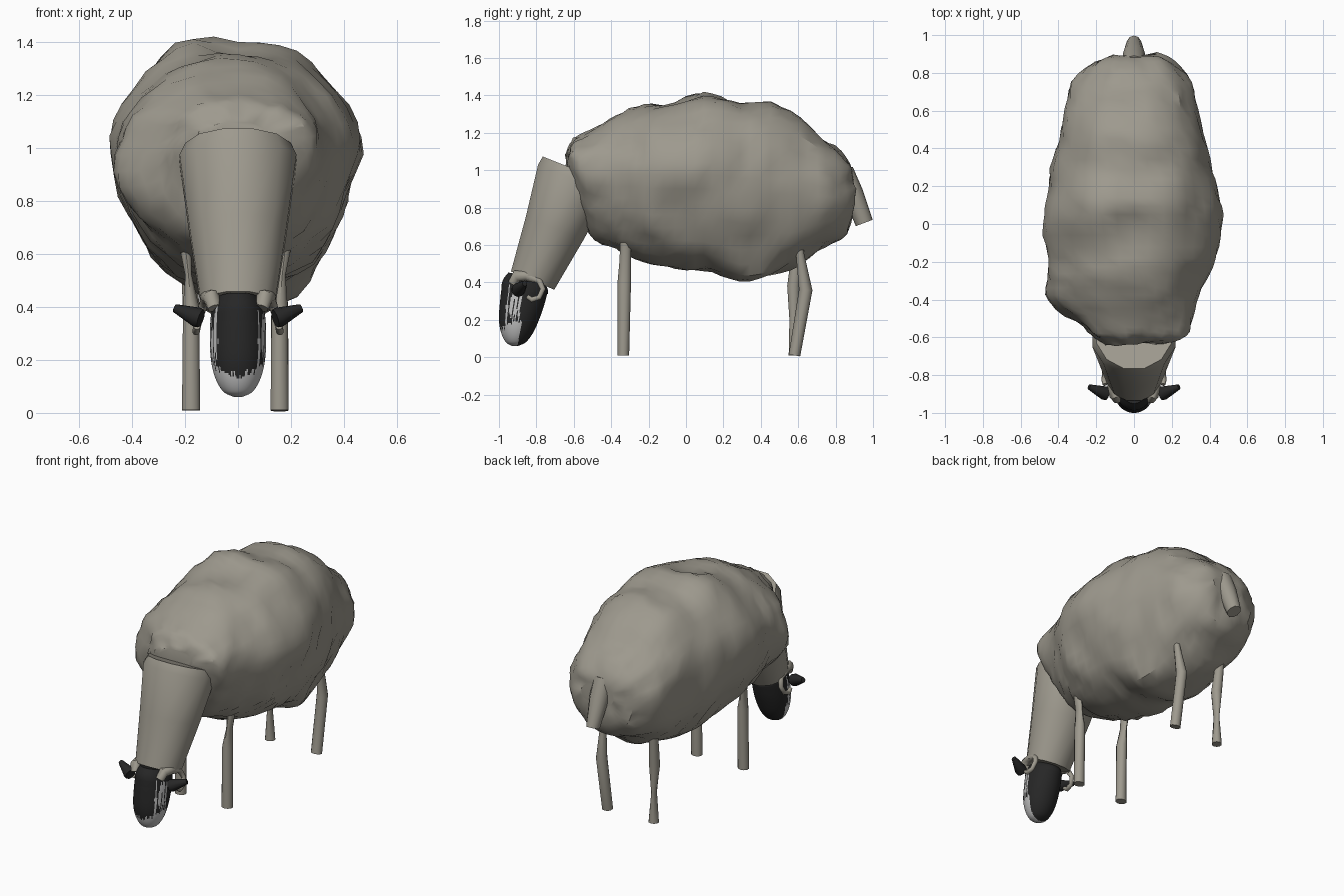
import bpy
import bmesh
import math
import random
from mathutils import Vector, noise

random.seed(4)
cube = bpy.data.objects.get("Cube")
if cube:
    bpy.data.objects.remove(cube, do_unlink=True)


def material(name, colour):
    mat = bpy.data.materials.new(name)
    mat.use_nodes = True
    mat.diffuse_color = (*colour, 1)
    shader = next(n for n in mat.node_tree.nodes if n.type == "BSDF_PRINCIPLED")
    shader.inputs["Base Color"].default_value = (*colour, 1)
    return mat


WOOL = material("wool_grey", (0.34, 0.32, 0.27))
BLACK = material("black_hair", (0.02, 0.02, 0.02))
WHITE = material("pale_hair", (0.54, 0.54, 0.54))


def loft(name, rings, mats, angle=45, paint=None, shape=None):
    """Skin closed rings, cap both ends, and shade by angle."""
    bm = bmesh.new()
    loops = [[bm.verts.new(p) for p in ring] for ring in rings]
    count = len(loops[0])
    for low, high in zip(loops, loops[1:]):
        for i in range(count):
            j = (i + 1) % count
            bm.faces.new((low[i], low[j], high[j], high[i]))
    bm.faces.new(loops[0][::-1])
    bm.faces.new(loops[-1])
    bmesh.ops.recalc_face_normals(bm, faces=bm.faces)
    bm.normal_update()
    if shape:
        moves = [(v, shape(v)) for v in bm.verts]
        for vert, place in moves:
            vert.co = place
    if paint:
        for face in bm.faces:
            face.material_index = paint(face.calc_center_median())
    mesh = bpy.data.meshes.new(name)
    bm.to_mesh(mesh)
    bm.free()
    for mat in mats:
        mesh.materials.append(mat)
    obj = bpy.data.objects.new(name, mesh)
    bpy.context.collection.objects.link(obj)
    bpy.ops.object.select_all(action="DESELECT")
    obj.select_set(True)
    bpy.context.view_layer.objects.active = obj
    bpy.ops.object.shade_smooth_by_angle(angle=math.radians(angle))
    return obj


def tube(name, points, radii, mat, sides=10):
    """Tapered tube; each radius is a (sideways, other) pair."""
    points = [Vector(p) for p in points]
    rings = []
    for k, p in enumerate(points):
        along = points[min(k + 1, len(points) - 1)] - points[max(k - 1, 0)]
        along.normalize()
        ref = Vector((1, 0, 0)) if abs(along.x) < 0.8 else Vector((0, 1, 0))
        u = (ref - along * ref.dot(along)).normalized()
        v = along.cross(u)
        a, b = radii[k]
        turns = [math.tau * (i + 0.5) / sides for i in range(sides)]
        rings.append([p + u * a * math.cos(t) + v * b * math.sin(t) for t in turns])
    return loft(name, rings, [mat])


def refine(rows, steps):
    """Catmull-Rom interpolation of rows of values."""
    out = []
    for k in range(len(rows) - 1):
        quad = [rows[max(0, min(len(rows) - 1, k + d))] for d in (-1, 0, 1, 2)]
        for s in range(steps):
            t = s / steps
            out.append([b + 0.5 * t * (c - a + t * (2 * a - 5 * b + 4 * c - d
                        + t * (3 * (b - c) + d - a))) for a, b, c, d in zip(*quad)])
    return out + [rows[-1]]


# Fleece: y, bottom, top, right edge, left edge
fleece = [
    (-0.64, 0.98, 1.1, -0.12, 0.12),
    (-0.6, 0.9, 1.17, -0.22, 0.23),
    (-0.52, 0.66, 1.22, -0.31, 0.27),
    (-0.41, 0.59, 1.27, -0.42, 0.31),
    (-0.3, 0.55, 1.32, -0.44, 0.37),
    (-0.18, 0.5, 1.35, -0.45, 0.43),
    (0, 0.47, 1.37, -0.465, 0.46),
    (0.14, 0.46, 1.38, -0.46, 0.45),
    (0.29, 0.43, 1.37, -0.44, 0.42),
    (0.45, 0.44, 1.36, -0.4, 0.38),
    (0.61, 0.5, 1.28, -0.37, 0.34),
    (0.75, 0.59, 1.16, -0.33, 0.31),
    (0.86, 0.66, 1.07, -0.22, 0.22),
    (0.9, 0.83, 0.98, -0.11, 0.12),
]
# Tufts and hollows: centre, push, reach
tufts = [
    ((-0.2, 0.07, 1.35), (-0.02, 0, 0.07), 0.22),
    ((0.17, 0.1, 1.37), (0.01, 0, 0.04), 0.2),
    ((-0.02, -0.05, 1.37), (0, 0, -0.025), 0.14),
    ((-0.45, -0.42, 0.85), (-0.06, 0, 0), 0.18),
    ((-0.45, -0.04, 1.1), (-0.03, 0, 0.01), 0.2),
    ((0.46, -0.02, 1), (0.03, 0, 0), 0.15),
    ((0.43, 0, 0.77), (-0.04, 0, 0.01), 0.22),
    ((0.2, 0.3, 0.46), (0.03, 0, -0.06), 0.22),
    ((0.25, -0.5, 1.05), (0.04, -0.02, 0.02), 0.2),
]


def fleece_ring(row, sides=40):
    y, low, high, right, left = row
    mid = low + 0.56 * (high - low)
    ring = []
    for i in range(sides):
        c, s = math.cos(math.tau * i / sides), math.sin(math.tau * i / sides)
        reach = abs(c) ** (0.95 if s > 0 else 0.92)
        x = reach * (left if c > 0 else right)
        ring.append(Vector((x, y, mid + s * (high - mid if s > 0 else mid - low))))
    return ring


def lumps(vert):
    p = vert.co
    bump = 0.018 * noise.noise(p * 5) + 0.016 * (0.4 - abs(noise.noise(p * 9)) * 2)
    place = p + vert.normal * bump
    for centre, push, reach in tufts:
        near = max(0, 1 - (p - Vector(centre)).length / reach)
        place += Vector(push) * near ** 0.8
    return place


loft("fleece", [fleece_ring(r) for r in refine(fleece, 3)], [WOOL], 32, shape=lumps)

# Neck
tube("neck", [(0, -0.582, 1.0), (0, -0.6, 0.955), (0, -0.702, 0.69), (0, -0.82, 0.41)],
     [(0.205, 0.205), (0.228, 0.212), (0.19, 0.172), (0.145, 0.13)], WOOL, 12)

# Head: y, z, half width, half depth
head = [
    (-0.86, 0.435, 0.075, 0.09),
    (-0.86, 0.38, 0.1, 0.122),
    (-0.875, 0.29, 0.106, 0.12),
    (-0.893, 0.2, 0.102, 0.107),
    (-0.903, 0.13, 0.085, 0.085),
    (-0.91, 0.08, 0.055, 0.053),
    (-0.915, 0.06, 0.015, 0.015),
]
COLUMNS = 108


def head_ring(row):
    y, z, a, b = row
    turns = [math.tau * i / COLUMNS for i in range(COLUMNS)]
    return [Vector((a * math.cos(t), y + b * math.sin(t), z - 0.2 * b * math.sin(t) * (z > 0.36)))
            for t in turns]


streaks = [(random.uniform(0.1, 0.24), random.uniform(0.27, 0.41)) for _ in range(COLUMNS)]


def hair_colour(p):
    centre = -0.86 - 0.13 * max(0, 0.4 - p.z)
    angle = math.atan2(p.x, centre - p.y)
    column = int((angle + math.pi) / math.tau * (COLUMNS - 1))
    low, high = streaks[column]
    if p.z < 0.14 + 0.03 * abs(angle) + 0.2 * (low - 0.17) and abs(angle) < 1.65:
        return 1
    return int(0.72 < abs(angle) < 1.5 and low < p.z < high and column % 4 != 0)


loft("head", [head_ring(r) for r in refine(head, 9)], [BLACK, WHITE], 50, paint=hair_colour)

# Ears and curled horns
curl = [(0.088, -0.925, 0.395), (0.1, -0.905, 0.435), (0.115, -0.85, 0.435),
        (0.13, -0.785, 0.41), (0.145, -0.765, 0.365), (0.155, -0.785, 0.32),
        (0.158, -0.825, 0.308), (0.155, -0.85, 0.325)]
for side, word in ((-1, "right"), (1, "left")):
    tube(word + "_ear",
         [(side * x, y, z) for x, y, z in
          ((0.14, -0.9, 0.356), (0.155, -0.895, 0.361), (0.238, -0.862, 0.395))],
         [(0.035, 0.035), (0.038, 0.038), (0.014, 0.016)], BLACK, 10)
    sizes = [0.027, 0.032, 0.028, 0.018, 0.015, 0.014, 0.015, 0.012]
    tube(word + "_horn", [(side * x, y, z) for x, y, z in curl],
         [(r, r) for r in sizes], WOOL)

# Front legs, with pinched upper ends
for side, word in ((-1, "right"), (1, "left")):
    foot = side * 0.167 - 0.01
    tube("front_" + word + "_leg",
         [(foot, -0.335, 0.01), (foot, -0.33, 0.4), (foot + side * 0.01, -0.325, 0.52),
          (foot + side * 0.03, -0.32, 0.7)],
         [(0.036, 0.031), (0.032, 0.036), (0.013, 0.03), (0.03, 0.03)], WOOL)

# Hind legs: the left one is bent at the knee, the right one pinched at the shin
tube("hind_left_leg",
     [(0.157, 0.58, 0.01), (0.157, 0.64, 0.36), (0.167, 0.61, 0.55), (0.177, 0.59, 0.7)],
     [(0.035, 0.031), (0.034, 0.036), (0.018, 0.022), (0.03, 0.03)], WOOL)
tube("hind_right_leg",
     [(-0.175, 0.58, 0.01), (-0.175, 0.577, 0.2), (-0.177, 0.575, 0.38), (-0.19, 0.61, 0.7)],
     [(0.032, 0.031), (0.012, 0.024), (0.034, 0.034), (0.025, 0.025)], WOOL)

# Tail
tube("tail", [(0, 0.845, 1.0), (0, 0.892, 0.88), (0, 0.953, 0.718)],
     [(0.062, 0.05), (0.06, 0.055), (0.04, 0.048)], WOOL)
